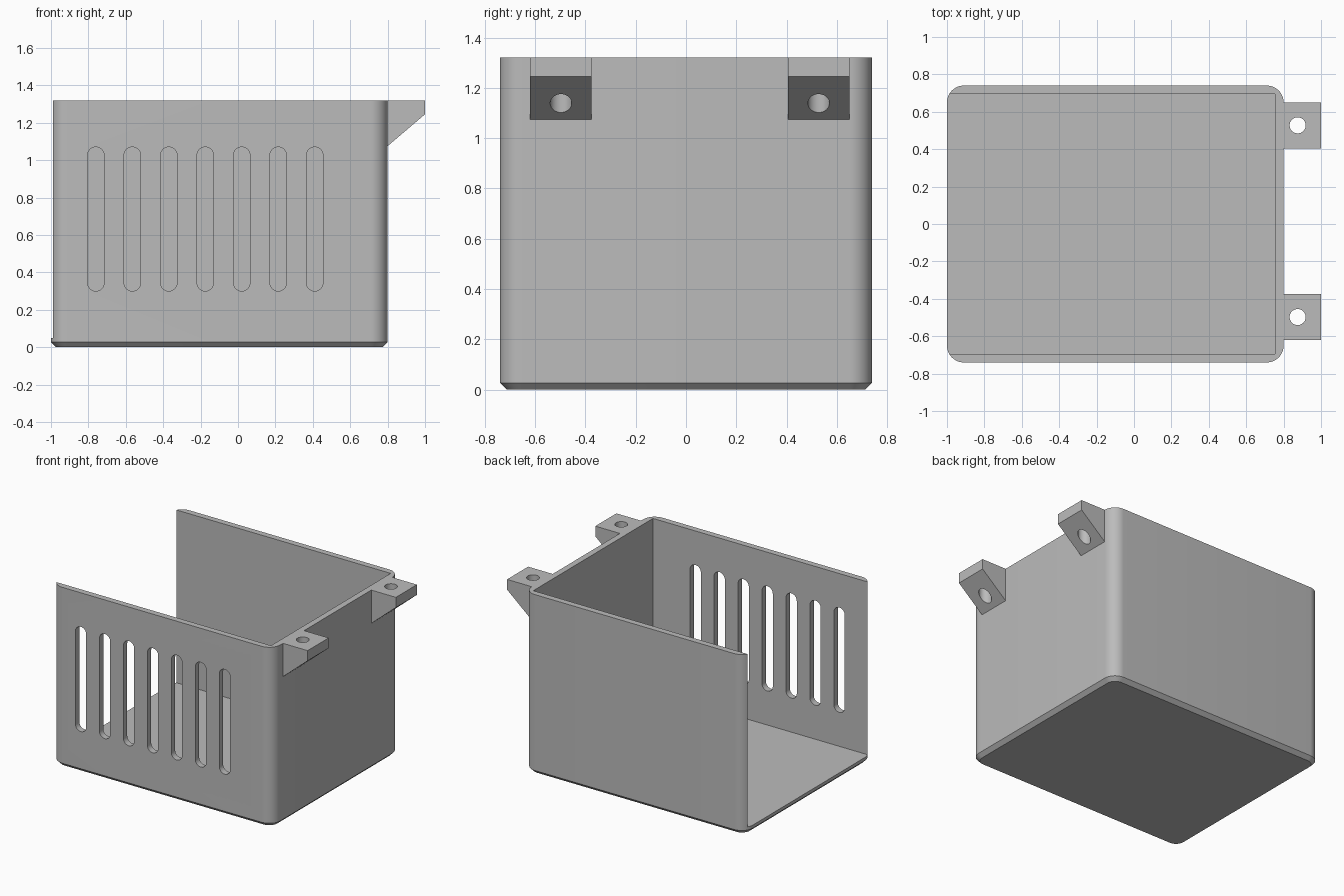
import bpy, bmesh, math

if "Cube" in bpy.data.objects:
    bpy.data.objects.remove(bpy.data.objects["Cube"], do_unlink=True)

grey = bpy.data.materials.new("grey plastic")
grey.use_nodes = True
colour = (0.5, 0.5, 0.5, 1)
grey.diffuse_color = colour
grey.node_tree.nodes["Principled BSDF"].inputs["Base Color"].default_value = colour

X0, X1, Y, H = -1.0, 0.8, 0.74, 1.32      # outer shell
WALL, FLOOR, RADIUS, CHAMFER = 0.045, 0.05, 0.09, 0.027


def loft(name, rings):
    """Solid from a stack of matching closed rings."""
    bm = bmesh.new()
    loops = [[bm.verts.new(p) for p in ring] for ring in rings]
    n = len(loops[0])
    for a, b in zip(loops, loops[1:]):
        for i in range(n):
            j = (i + 1) % n
            bm.faces.new((a[i], a[j], b[j], b[i]))
    bm.faces.new(loops[0][::-1])
    bm.faces.new(loops[-1])
    bmesh.ops.recalc_face_normals(bm, faces=bm.faces)
    mesh = bpy.data.meshes.new(name)
    bm.to_mesh(mesh)
    bm.free()
    mesh.materials.append(grey)
    obj = bpy.data.objects.new(name, mesh)
    bpy.context.collection.objects.link(obj)
    return obj


def rounded_outline(x0, x1, y0, y1, r, steps=12):
    """Counter-clockwise rounded rectangle in two dimensions."""
    corners = [(x1 - r, y1 - r), (x0 + r, y1 - r), (x0 + r, y0 + r), (x1 - r, y0 + r)]
    pts = []
    for k, (cx, cy) in enumerate(corners):
        for s in range(steps + 1):
            a = math.pi / 2 * (k + s / steps)
            pts.append((cx + r * math.cos(a), cy + r * math.sin(a)))
    return pts


def circle(cx, cy, r, n=32):
    return [(cx + r * math.cos(2 * math.pi * i / n), cy + r * math.sin(2 * math.pi * i / n))
            for i in range(n)]


def cut(target, cutter):
    """Subtract a cutter, apply the result and drop the cutter."""
    cutter.hide_render = True
    mod = target.modifiers.new("cut", 'BOOLEAN')
    mod.operation, mod.solver, mod.object = 'DIFFERENCE', 'EXACT', cutter
    bpy.ops.object.select_all(action='DESELECT')
    bpy.context.view_layer.objects.active = target
    target.select_set(True)
    bpy.ops.object.modifier_apply(modifier=mod.name)
    bpy.data.objects.remove(cutter, do_unlink=True)


def smooth(obj):
    bpy.ops.object.select_all(action='DESELECT')
    bpy.context.view_layer.objects.active = obj
    obj.select_set(True)
    bpy.ops.object.shade_smooth_by_angle(angle=math.radians(30))


# Outer shell with rounded corners and a chamfered base
def shell_ring(z, inset):
    outline = rounded_outline(X0 + inset, X1 - inset, -Y + inset, Y - inset, RADIUS - inset)
    return [(x, y, z) for x, y in outline]


case = loft("open_case", [shell_ring(0, CHAMFER), shell_ring(CHAMFER, 0), shell_ring(H, 0)])

# Square-cornered cavity, open at the top and on one end
yi, xi = Y - WALL, X1 - WALL
plan = [(X0 - 0.2, -yi), (xi, -yi), (xi, yi), (X0 - 0.2, yi)]
cut(case, loft("cavity_cutter", [[(x, y, z) for x, y in plan] for z in (FLOOR, H + 0.2)]))

# Row of ventilation slots in the front wall
for i in range(7):
    x = -0.76 + 0.195 * i
    slot = rounded_outline(x - 0.044, x + 0.044, 0.3, 1.07, 0.0439)
    cut(case, loft("slot_cutter", [[(u, y, v) for u, v in slot] for y in (-Y - 0.1, -Y + 0.2)]))
smooth(case)

# Two gusseted mounting tabs with vertical screw holes
profile = [(X1, H), (X1, 1.075), (1.0, 1.245), (1.0, H)]
for name, y in (("mounting_tab_front", -0.4975), ("mounting_tab_back", 0.5275)):
    tab = loft(name, [[(x, y + s, z) for x, z in profile] for s in (-0.1225, 0.1225)])
    hole = circle(0.875, y, 0.043)
    cut(tab, loft("hole_cutter", [[(u, v, z) for u, v in hole] for z in (0.9, H + 0.1)]))
    smooth(tab)
